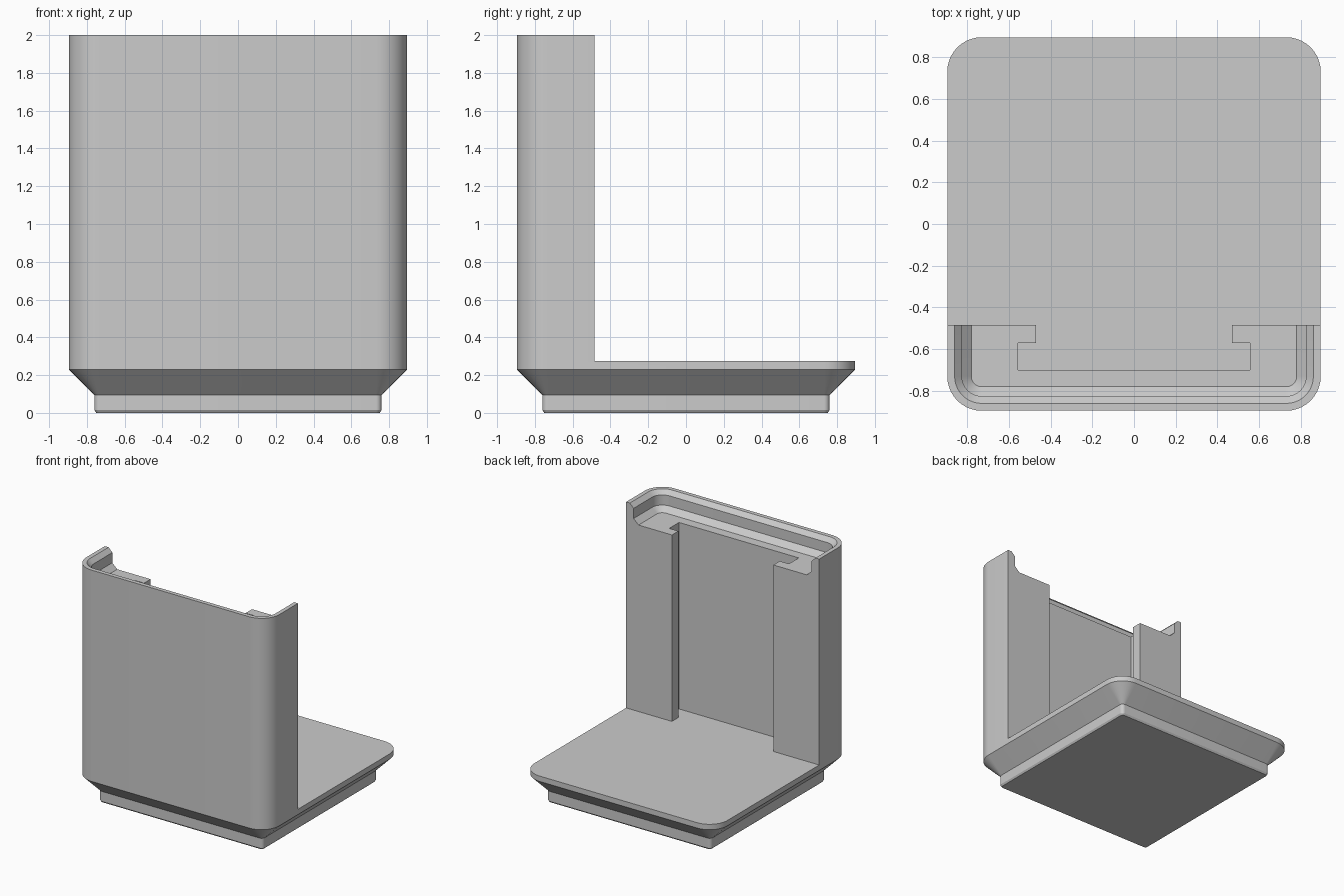
import bpy, bmesh, math

cube = bpy.data.objects.get("Cube")
if cube:
    bpy.data.objects.remove(cube, do_unlink=True)

HALF, RADIUS, STEPS = 0.895, 0.165, 10
FLOOR, OPEN_Y = 0.275, -0.485


def material(name, value):
    m = bpy.data.materials.new(name)
    m.use_nodes = True
    colour = (value, value, value, 1)
    m.diffuse_color = colour
    m.node_tree.nodes["Principled BSDF"].inputs["Base Color"].default_value = colour
    return m


def rounded_square(inset):
    """Outline of the body, offset inwards so that its corners stay concentric."""
    r, c = max(RADIUS - inset, 0.02), HALF - inset
    c -= r
    points = []
    for k, (sx, sy) in enumerate([(1, 1), (-1, 1), (-1, -1), (1, -1)]):
        for i in range(STEPS + 1):
            a = math.pi / 2 * (k + i / STEPS)
            points.append((sx * c + r * math.cos(a), sy * c + r * math.sin(a)))
    return points


def loft(name, sections):
    """Skin a stack of (outline, height) sections and cap both ends."""
    bm = bmesh.new()
    rings = [[bm.verts.new((x, y, z)) for x, y in pts] for pts, z in sections]
    for low, high in zip(rings, rings[1:]):
        for i in range(len(low)):
            j = (i + 1) % len(low)
            bm.faces.new((low[i], low[j], high[j], high[i]))
    bm.faces.new(rings[0][::-1])
    bm.faces.new(rings[-1])
    bmesh.ops.recalc_face_normals(bm, faces=bm.faces)
    mesh = bpy.data.meshes.new(name)
    bm.to_mesh(mesh)
    bm.free()
    obj = bpy.data.objects.new(name, mesh)
    bpy.context.collection.objects.link(obj)
    return obj


# Body: stepped foot, flared skirt, straight wall, then down inside the stacking lip
profile = [(0.145, 0), (0.135, 0.015), (0.135, 0.095), (0, 0.23), (0, 2),
           (0.035, 2), (0.07, 1.965), (0.07, 1.88), (0.115, 1.837)]
body = loft("holder_body", [(rounded_square(d), z) for d, z in profile])
body.data.materials.append(material("plain grey", 0.6))

# Cutter: the open back area plus the T-shaped slot in the front wall
half_slot = [(0.555, -0.70), (0.555, -0.57), (0.47, -0.57), (0.47, OPEN_Y),
             (1.2, OPEN_Y), (1.2, 1.2)]
outline = half_slot + [(-x, y) for x, y in reversed(half_slot)]
cutter = loft("slot_cutter", [(outline, FLOOR), (outline, 2.3)])
cutter.hide_render = True

cut = body.modifiers.new("slot", "BOOLEAN")
cut.operation, cut.solver, cut.object = "DIFFERENCE", "EXACT", cutter
bpy.ops.object.select_all(action="DESELECT")
bpy.context.view_layer.objects.active = body
body.select_set(True)
bpy.ops.object.modifier_apply(modifier=cut.name)
bpy.data.objects.remove(cutter, do_unlink=True)
bpy.ops.object.shade_smooth_by_angle(angle=math.radians(30))
